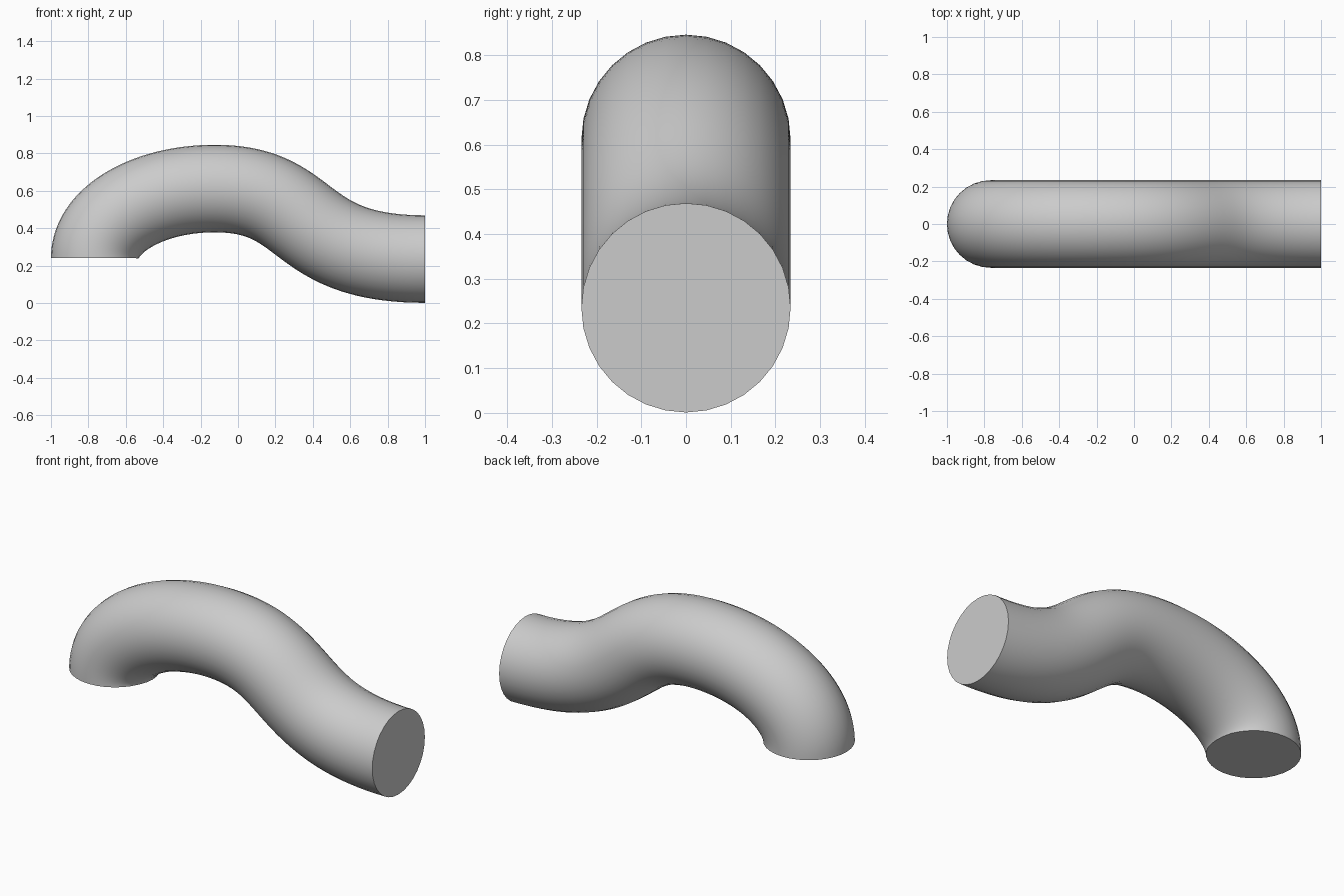
import bpy
import math
from mathutils import Vector

cube = bpy.data.objects.get("Cube")
if cube:
    bpy.data.objects.remove(cube, do_unlink=True)

RADIUS = 0.234

# Plain grey material
grey = bpy.data.materials.new("grey")
grey.use_nodes = True
colour = (0.6, 0.6, 0.6, 1)
grey.diffuse_color = colour
grey.node_tree.nodes["Principled BSDF"].inputs["Base Color"].default_value = colour

# Centreline: position, handle before, handle after (x, z)
knots = [
    ((-0.766, 0.24), (0, -0.2), (0, 0.205)),
    ((-0.125, 0.612), (-0.354, 0), (0.53, 0)),
    ((1.0, 0.235), (-0.71, 0), (0.2, 0)),
]

curve = bpy.data.curves.new("bent_pipe", "CURVE")
curve.dimensions = "3D"
curve.resolution_u = 40
curve.bevel_depth = RADIUS
curve.bevel_resolution = 14
curve.use_fill_caps = True
spline = curve.splines.new("BEZIER")
spline.bezier_points.add(len(knots) - 1)
for point, (pos, before, after) in zip(spline.bezier_points, knots):
    point.handle_left_type = point.handle_right_type = "FREE"
    centre = Vector((pos[0], 0, pos[1]))
    point.co = centre
    point.handle_left = centre + Vector((before[0], 0, before[1]))
    point.handle_right = centre + Vector((after[0], 0, after[1]))

# Solid pipe with smooth sides and flat, sharp-edged ends
pipe = bpy.data.objects.new("bent_pipe", curve)
bpy.context.collection.objects.link(pipe)
bpy.ops.object.select_all(action="DESELECT")
pipe.select_set(True)
bpy.context.view_layer.objects.active = pipe
bpy.ops.object.convert(target="MESH")
pipe = bpy.context.object
pipe.data.materials.clear()
pipe.data.materials.append(grey)

# Weld the end caps to the tube
bpy.ops.object.mode_set(mode="EDIT")
bpy.ops.mesh.select_all(action="SELECT")
bpy.ops.mesh.remove_doubles(threshold=0.0005)
bpy.ops.mesh.normals_make_consistent(inside=False)
bpy.ops.object.mode_set(mode="OBJECT")
bpy.ops.object.shade_smooth_by_angle(angle=math.radians(40))
